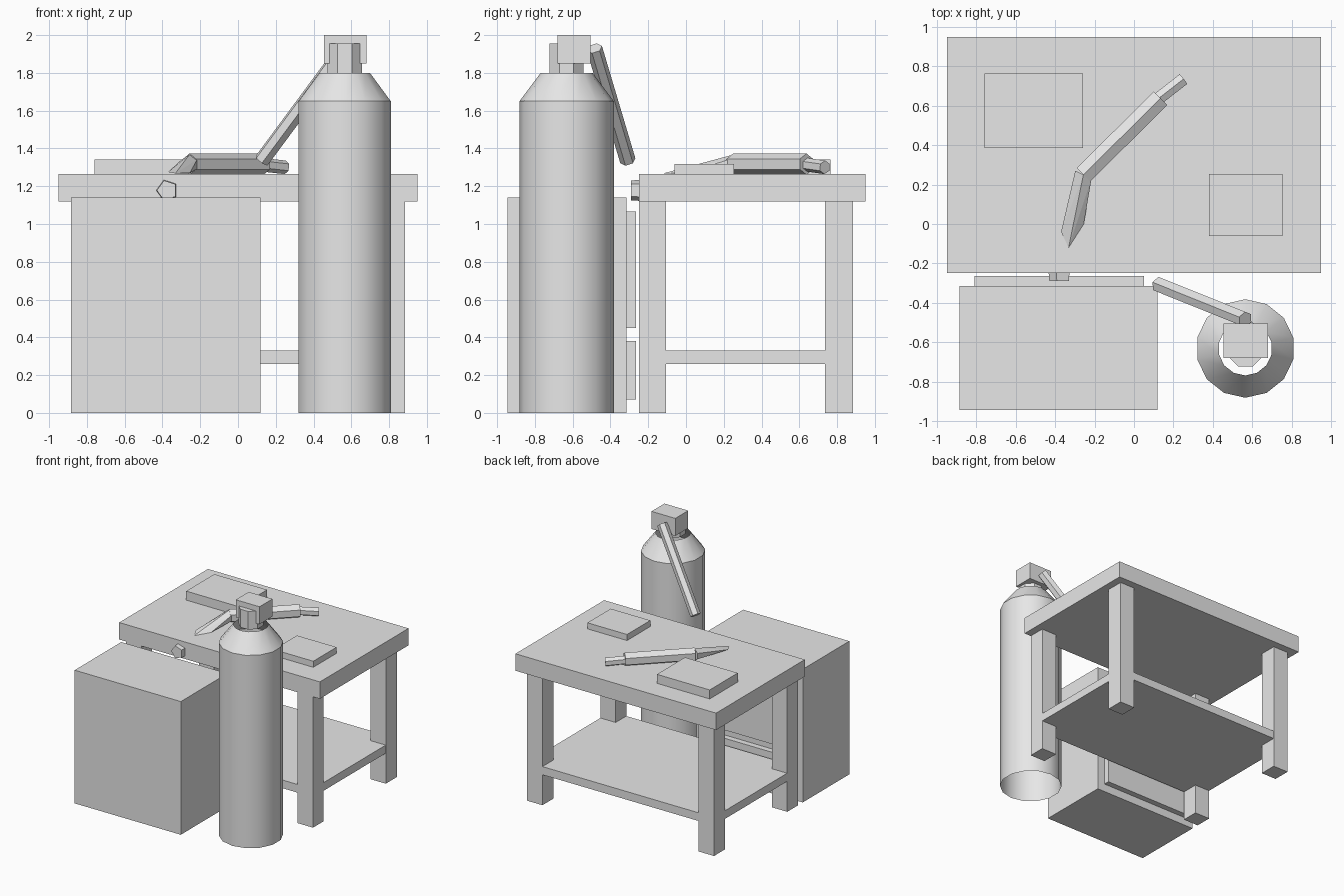
import bpy, bmesh, math
from mathutils import Vector, Matrix

cube = bpy.data.objects.get("Cube")
if cube:
    bpy.data.objects.remove(cube, do_unlink=True)

grey = bpy.data.materials.new("plain_grey")
grey.use_nodes = True
GREY = (0.8, 0.8, 0.8, 1)
grey.diffuse_color = GREY
grey.node_tree.nodes["Principled BSDF"].inputs["Base Color"].default_value = GREY


def finish(name, bm):
    mesh = bpy.data.meshes.new(name)
    bm.to_mesh(mesh)
    bm.free()
    mesh.materials.append(grey)
    ob = bpy.data.objects.new(name, mesh)
    bpy.context.collection.objects.link(ob)
    return ob


def box(name, x, y, z):
    """Box between the (low, high) limits on each axis."""
    bm = bmesh.new()
    bmesh.ops.create_cube(bm, size=1)
    for v in bm.verts:
        v.co = [lim[0] if c < 0 else lim[1] for c, lim in zip(v.co, (x, y, z))]
    return finish(name, bm)


def rod(name, start, end, r1, r2, sides, spin=0.0):
    """Straight prism or taper between two points."""
    a, b = Vector(start), Vector(end)
    turn = (b - a).to_track_quat('Z', 'Y').to_matrix().to_4x4()
    bm = bmesh.new()
    bmesh.ops.create_cone(bm, cap_ends=True, segments=sides, radius1=r1, radius2=r2,
                          depth=(b - a).length,
                          matrix=Matrix.Translation((a + b) / 2) @ turn @ Matrix.Rotation(spin, 4, 'Z'))
    return finish(name, bm)


# Table: top, four legs, low shelf
box("table_top", (-0.95, 0.95), (-0.25, 0.95), (1.12, 1.265))
for side, x in (("right", (-0.885, -0.74)), ("left", (0.74, 0.885))):
    for end, y in (("front", (-0.25, -0.105)), ("back", (0.735, 0.885))):
        box(f"table_leg_{end}_{side}", x, y, (0, 1.12))
box("table_shelf", (-0.884, 0.884), (-0.249, 0.884), (0.26, 0.33))
rod("table_knob", (-0.375, -0.25, 1.178), (-0.375, -0.29, 1.178), 0.058, 0.055, 5, math.pi / 2)

# Cabinet with two door panels on its back side
box("cabinet_body", (-0.885, 0.12), (-0.945, -0.315), (0, 1.14))
box("cabinet_lower_panel", (-0.81, 0.05), (-0.315, -0.265), (0.07, 0.38))
box("cabinet_upper_panel", (-0.81, 0.05), (-0.315, -0.265), (0.45, 1.065))

# Tank: open shell with a sloped shoulder
cx, cy, sides = 0.565, -0.632, 14
bm = bmesh.new()
rings = []
for r, z in ((0.25, 0), (0.25, 1.65), (0.137, 1.8)):
    ring = []
    for i in range(sides):
        t = math.tau * i / sides + math.pi / 2
        ring.append(bm.verts.new((cx + r * math.cos(t), cy + r * math.sin(t), z)))
    rings.append(ring)
for low, high in zip(rings, rings[1:]):
    for i in range(sides):
        j = (i + 1) % sides
        bm.faces.new((low[i], low[j], high[j], high[i]))
tank = finish("tank_shell", bm)
bpy.context.view_layer.objects.active = tank
tank.select_set(True)
bpy.ops.object.shade_smooth_by_angle(angle=math.radians(30))
tank.select_set(False)

# Tank valve and hose
rod("tank_neck", (cx, cy, 1.8), (cx, cy, 1.955), 0.098, 0.098, 8, math.pi / 8)
box("tank_valve_block", (0.455, 0.68), (-0.68, -0.505), (1.85, 2.0))
rod("tank_hose", (0.565, -0.485, 1.93), (0.125, -0.308, 1.335), 0.042, 0.042, 6)

# Pads lying on the table
box("large_pad", (-0.76, -0.26), (0.385, 0.765), (1.265, 1.342))
box("small_pad", (0.38, 0.755), (-0.06, 0.255), (1.265, 1.317))

# Knife: handle, end piece, and a blade tapering to the table
base, tail = Vector((-0.257, 0.25, 1.317)), Vector((0.135, 0.638, 1.317))
rod("knife_handle", base, tail, 0.056, 0.056, 6)
rod("knife_end_piece", (0.115, 0.63, 1.315), (0.25, 0.735, 1.3), 0.036, 0.036, 6)
bm = bmesh.new()
across = Vector((-0.7, 0.35, 0)).normalized()
for i in range(6):
    t = math.tau * i / 6 + math.pi / 6
    bm.verts.new(base + across * 0.053 * math.cos(t) + Vector((0, 0, 0.05 * math.sin(t))))
for p in ((-0.255, 0.0, 1.27), (-0.37, -0.04, 1.275), (-0.332, -0.12, 1.268)):
    bm.verts.new(p)
bmesh.ops.convex_hull(bm, input=bm.verts)
finish("knife_blade", bm)
